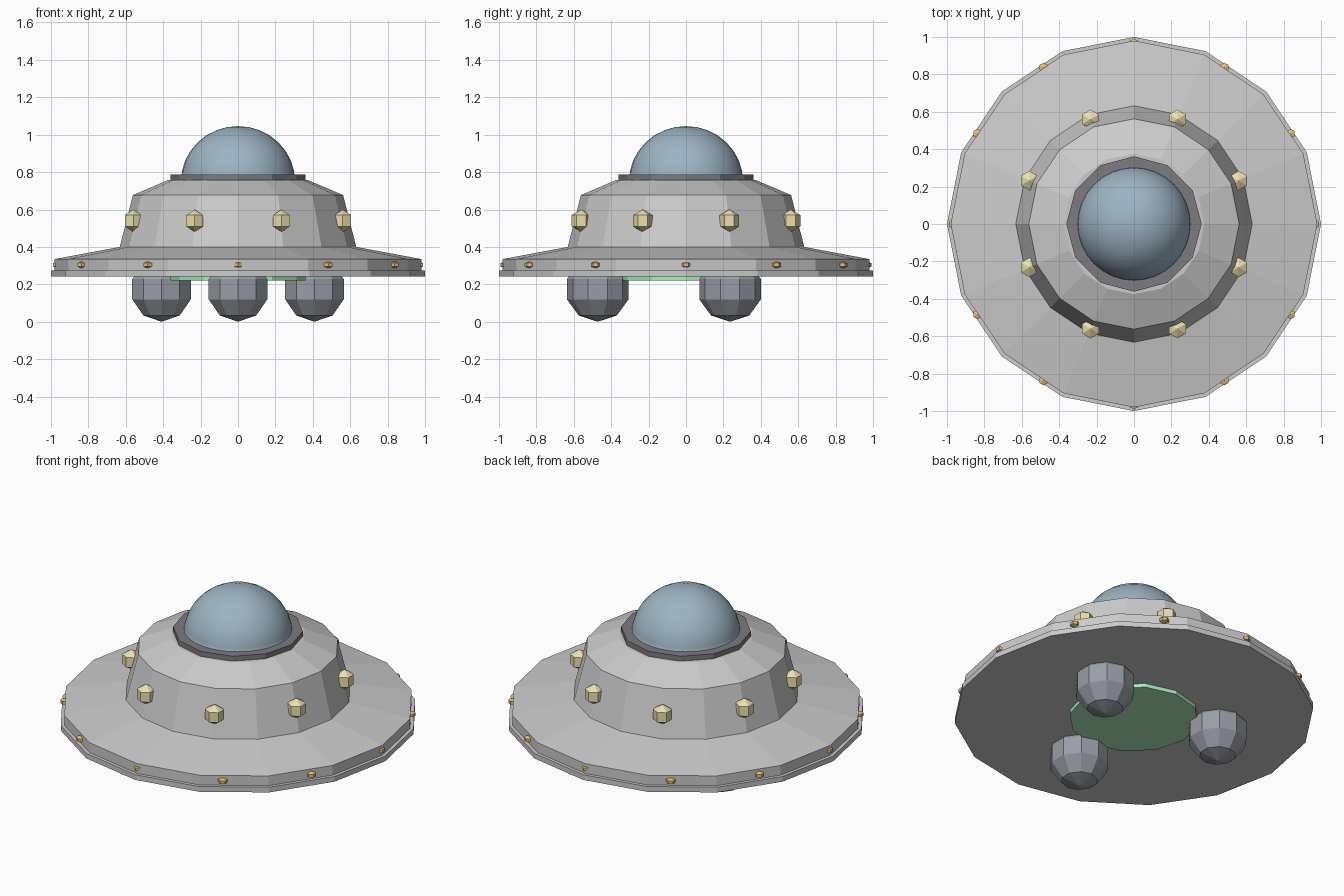
import bpy, bmesh, math
from mathutils import Matrix

if "Cube" in bpy.data.objects:
    bpy.data.objects.remove(bpy.data.objects["Cube"])


def material(name, rgb):
    m = bpy.data.materials.new(name)
    m.diffuse_color = (*rgb, 1)
    m.use_nodes = True
    m.node_tree.nodes["Principled BSDF"].inputs["Base Color"].default_value = m.diffuse_color
    return m


GLASS = material("blue_glass", (0.33, 0.45, 0.54))
CREAM = material("cream_light", (0.85, 0.74, 0.42))
AMBER = material("amber_light", (0.80, 0.52, 0.16))
GREEN = material("green_glow", (0.42, 0.85, 0.50))
METAL = material("light_metal", (0.55, 0.55, 0.58))
DARK = material("dark_metal", (0.20, 0.20, 0.22))
PODGREY = material("pod_metal", (0.32, 0.34, 0.38))


def finish(name, bm, mat, smooth=False):
    bmesh.ops.recalc_face_normals(bm, faces=bm.faces)
    for f in bm.faces:
        f.smooth = smooth
    me = bpy.data.meshes.new(name)
    bm.to_mesh(me)
    bm.free()
    me.materials.append(mat)
    ob = bpy.data.objects.new(name, me)
    bpy.context.collection.objects.link(ob)
    return ob


def lathe(name, profile, sides, mat):
    """Revolve (radius, z) points and cap both ends."""
    bm = bmesh.new()
    rings = [[bm.verts.new((r * math.cos(2 * math.pi * i / sides),
                            r * math.sin(2 * math.pi * i / sides), z))
              for i in range(sides)] for r, z in profile]
    for a, b in zip(rings, rings[1:]):
        for i in range(sides):
            j = (i + 1) % sides
            bm.faces.new((a[i], a[j], b[j], b[i]))
    bm.faces.new(rings[0])
    bm.faces.new(rings[-1])
    return finish(name, bm, mat)


def ball_ring(name, count, start, ring_r, z, size, segs, rings, mat, squash=1.0):
    """Low-poly balls spaced evenly round the z axis."""
    for k in range(count):
        a = math.radians(start + 360 * k / count)
        bm = bmesh.new()
        bmesh.ops.create_uvsphere(bm, u_segments=segs, v_segments=rings, radius=size)
        bmesh.ops.scale(bm, vec=(1, 1, squash), verts=bm.verts)
        bmesh.ops.translate(bm, verts=bm.verts,
                            vec=(ring_r * math.cos(a), ring_r * math.sin(a), z))
        finish(f"{name}_{k + 1}", bm, mat)


# Saucer hull and cabin
lathe("saucer_hull", [(1.0, 0.243), (1.0, 0.275), (0.98, 0.275), (0.98, 0.335),
                      (0.632, 0.40), (0.562, 0.677), (0.375, 0.757)], 16, METAL)

# Dome collar and underside hatch
lathe("dome_collar", [(0.362, 0.752), (0.362, 0.787)], 12, DARK)
lathe("glow_hatch", [(0.362, 0.22), (0.362, 0.25)], 12, GREEN)

# Smooth glass dome: upper half of a sphere
bm = bmesh.new()
bmesh.ops.create_uvsphere(bm, u_segments=32, v_segments=16, radius=0.305)
bmesh.ops.bisect_plane(bm, geom=bm.verts[:] + bm.edges[:] + bm.faces[:],
                       plane_co=(0, 0, 0), plane_no=(0, 0, 1), clear_inner=True)
bmesh.ops.transform(bm, verts=bm.verts,
                    matrix=Matrix.Translation((0, 0, 0.75)) @ Matrix.Diagonal((1, 1, 0.97, 1)))
finish("glass_dome", bm, GLASS, smooth=True)

# Cabin lights, rim lights and landing pods
ball_ring("cabin_light", 8, 22.5, 0.606, 0.54, 0.06, 6, 3, CREAM)
ball_ring("rim_light", 12, 0, 0.966, 0.304, 0.03, 6, 3, AMBER, squash=0.6)
ball_ring("landing_pod", 3, 30, 0.472, 0.1735, 0.1735, 10, 5, PODGREY)
